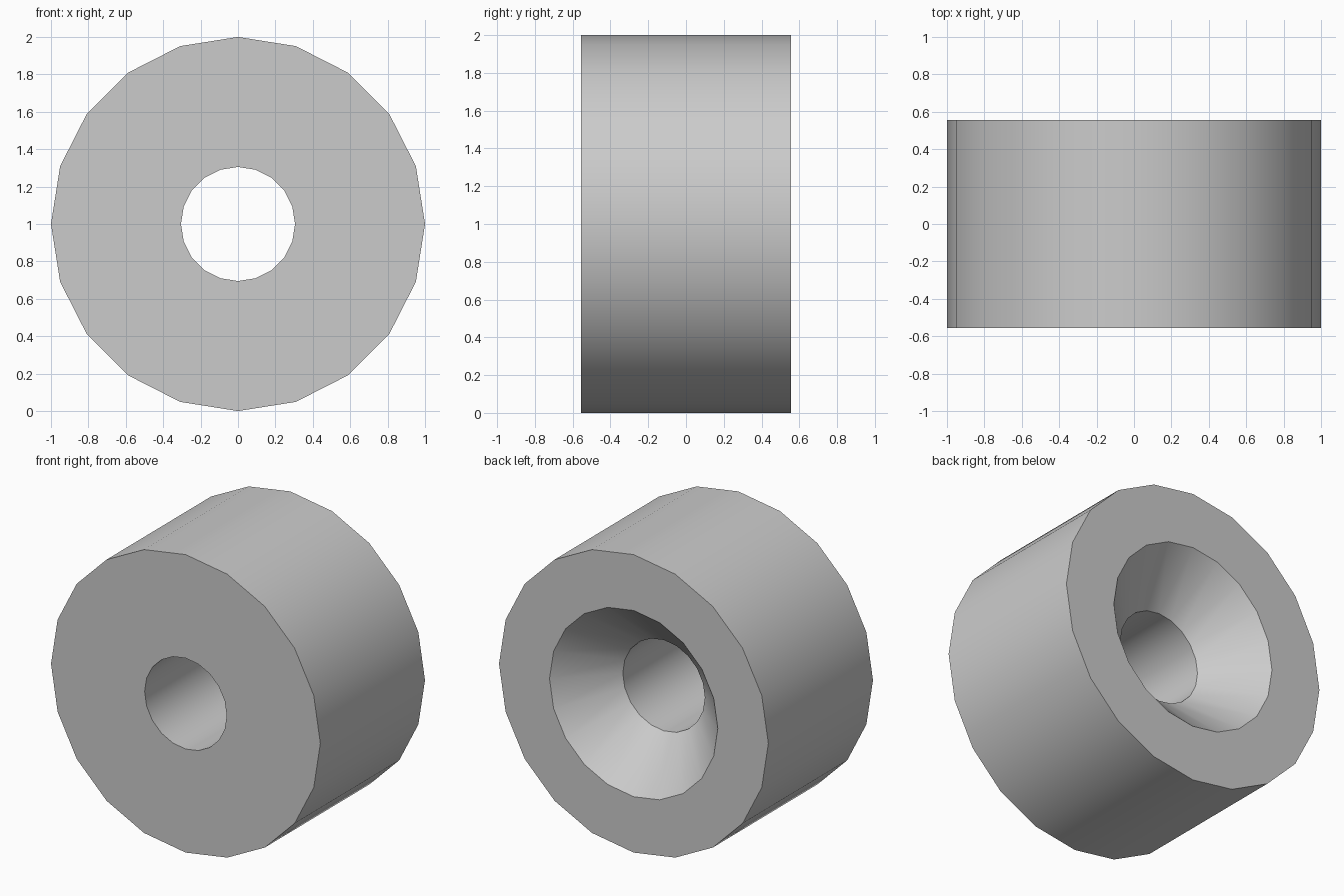
import bpy
import bmesh
from math import sin, cos, pi, radians

cube = bpy.data.objects.get("Cube")
if cube:
    bpy.data.objects.remove(cube, do_unlink=True)

SIDES = 20
HALF = 0.555      # half of the spacer's length along y
OUTER = 1.0
BORE = 0.305
SINK = 0.625      # countersink radius at the back face
SINK_DEPTH = 0.32

# Single plain grey material
grey = bpy.data.materials.new("plain grey")
grey.use_nodes = True
colour = (0.6, 0.6, 0.6, 1)
grey.diffuse_color = colour
grey.node_tree.nodes["Principled BSDF"].inputs["Base Color"].default_value = colour

# Closed cross-section (radius, y), swept round the y axis
profile = [(OUTER, -HALF), (OUTER, HALF), (SINK, HALF),
           (BORE, HALF - SINK_DEPTH), (BORE, -HALF)]

bm = bmesh.new()
rings = []
for i in range(SIDES):
    a = 2 * pi * i / SIDES
    rings.append([bm.verts.new((r * cos(a), y, OUTER + r * sin(a))) for r, y in profile])
for i in range(SIDES):
    here, after = rings[i], rings[(i + 1) % SIDES]
    for j in range(len(profile)):
        k = (j + 1) % len(profile)
        bm.faces.new((here[j], here[k], after[k], after[j]))
bmesh.ops.recalc_face_normals(bm, faces=bm.faces)

mesh = bpy.data.meshes.new("countersunk_spacer")
bm.to_mesh(mesh)
bm.free()
mesh.materials.append(grey)
spacer = bpy.data.objects.new("countersunk_spacer", mesh)
bpy.context.collection.objects.link(spacer)

# Smooth round the walls, crisp at the rims
bpy.ops.object.select_all(action="DESELECT")
spacer.select_set(True)
bpy.context.view_layer.objects.active = spacer
bpy.ops.object.shade_smooth_by_angle(angle=radians(30))
